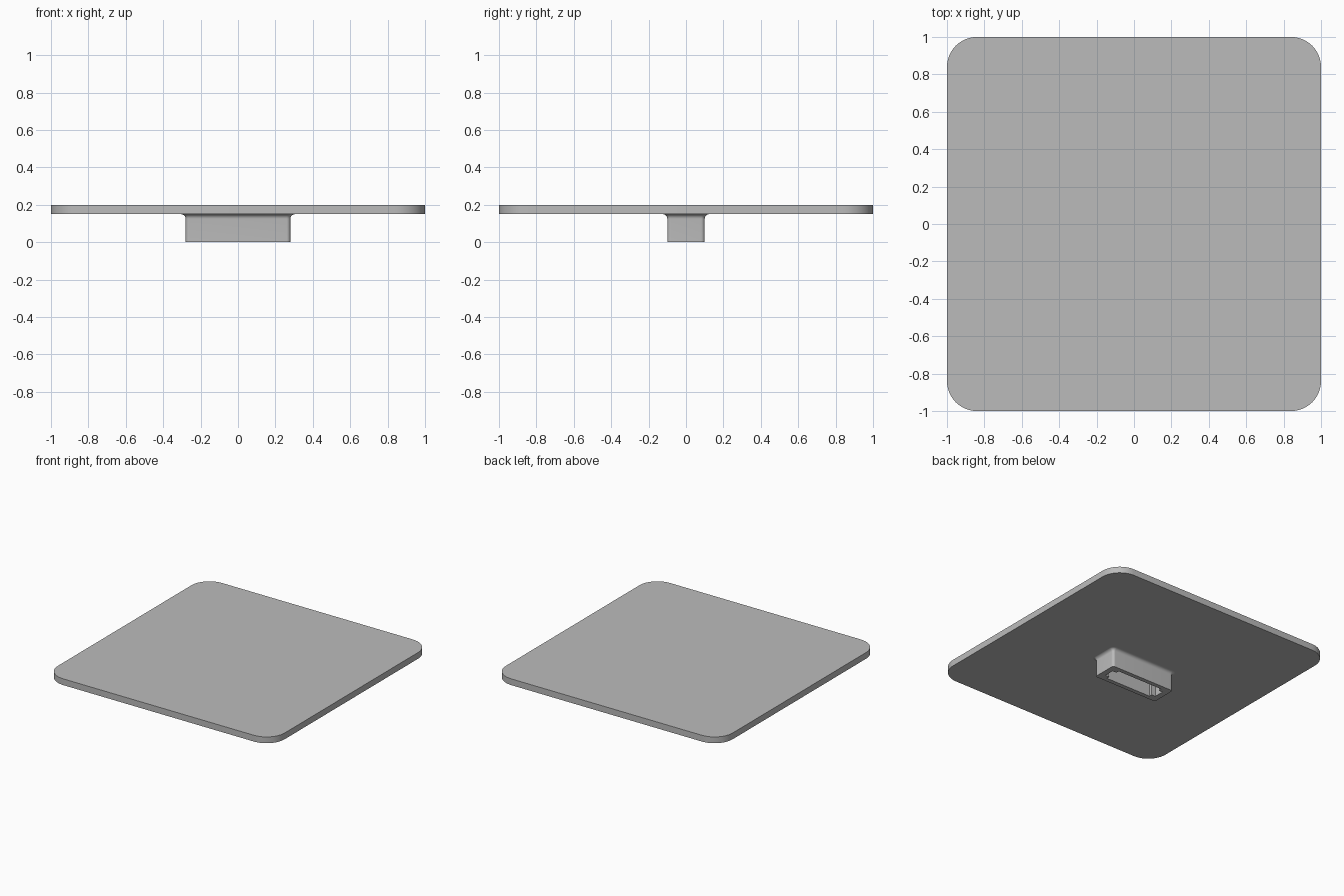
import bpy, bmesh
from math import sin, cos, pi

old = bpy.data.objects.get("Cube")
if old:
    bpy.data.objects.remove(old, do_unlink=True)

grey = bpy.data.materials.new("plain_grey")
grey.use_nodes = True
colour = (0.5, 0.5, 0.5, 1)
grey.diffuse_color = colour
grey.node_tree.nodes["Principled BSDF"].inputs["Base Color"].default_value = colour


def rounded_rect(hx, hy, r, steps=12):
    """Outline of a rectangle with rounded corners, anticlockwise."""
    points = []
    for q, (sx, sy) in enumerate([(1, 1), (-1, 1), (-1, -1), (1, -1)]):
        for i in range(steps + 1):
            a = (q + i / steps) * pi / 2
            points.append((sx * (hx - r) + r * cos(a), sy * (hy - r) + r * sin(a)))
    return points


def loft(name, layers):
    """Closed solid through a stack of (outline, z) layers."""
    bm = bmesh.new()
    rings = [[bm.verts.new((x, y, z)) for x, y in outline] for outline, z in layers]
    n = len(rings[0])
    for low, high in zip(rings, rings[1:]):
        for i in range(n):
            j = (i + 1) % n
            bm.faces.new((low[i], low[j], high[j], high[i]))
    bm.faces.new(rings[0][::-1])
    bm.faces.new(rings[-1])
    mesh = bpy.data.meshes.new(name)
    bm.to_mesh(mesh)
    bm.free()
    mesh.materials.append(grey)
    obj = bpy.data.objects.new(name, mesh)
    bpy.context.collection.objects.link(obj)
    return obj


def activate(obj):
    bpy.ops.object.select_all(action='DESELECT')
    obj.select_set(True)
    bpy.context.view_layer.objects.active = obj


# Flat square top plate
outline = rounded_rect(1, 1, 0.16)
plate = loft("top_plate", [(outline, 0.15), (outline, 0.2)])

# Mounting socket flaring into the plate with a concave fillet
HX, HY, CORNER, FILLET = 0.28, 0.1, 0.02, 0.025
layers = [(rounded_rect(HX, HY, CORNER), 0)]
for i in range(9):
    a = i / 8 * pi / 2
    out = FILLET * (1 - cos(a))
    layers.append((rounded_rect(HX + out, HY + out, CORNER + out),
                   0.15 - FILLET + FILLET * sin(a)))
socket = loft("mounting_socket", layers)

# Stepped slot hollowed out of the socket from below
quarter = [(0.235, 0.04), (0.2, 0.04), (0.2, 0.066)]
slot = (quarter + [(-x, y) for x, y in reversed(quarter)]
        + [(-x, -y) for x, y in quarter] + [(x, -y) for x, y in reversed(quarter)])
cutter = loft("slot_cutter", [(slot, -0.05), (slot, 0.145)])
cutter.hide_render = True
cut = socket.modifiers.new("slot", 'BOOLEAN')
cut.operation = 'DIFFERENCE'
cut.solver = 'EXACT'
cut.object = cutter
activate(socket)
bpy.ops.object.modifier_apply(modifier=cut.name)
bpy.data.objects.remove(cutter, do_unlink=True)

for obj in (plate, socket):
    activate(obj)
    bpy.ops.object.shade_smooth_by_angle(angle=pi / 6)
